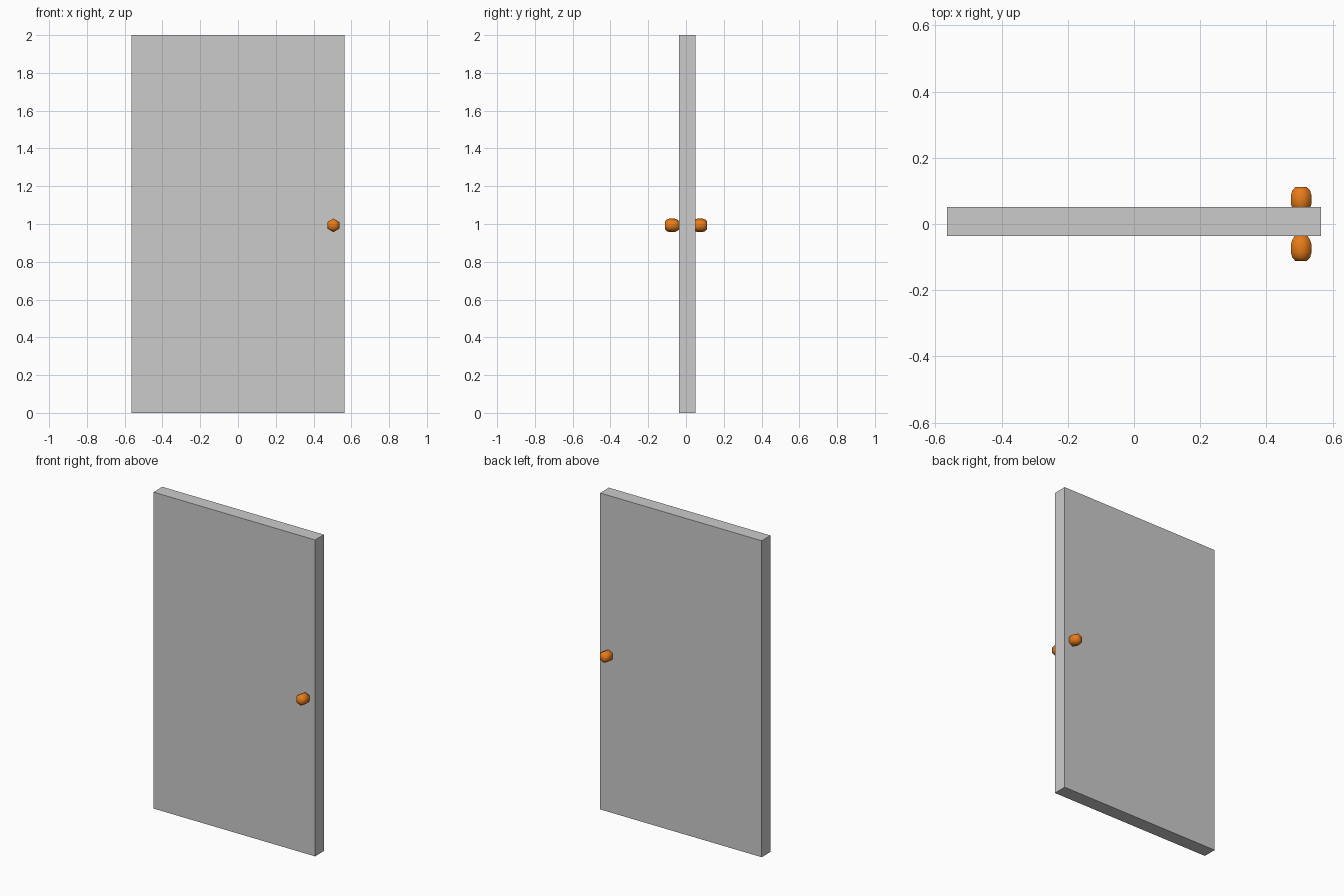
import bpy, bmesh, math

if "Cube" in bpy.data.objects:
    bpy.data.objects.remove(bpy.data.objects["Cube"])

# Door slab
bpy.ops.mesh.primitive_cube_add(size=1, location=(0, 0.007, 1))
door = bpy.context.object
door.name = "door_panel"
door.scale = (1.13, 0.088, 2)
bpy.ops.object.transform_apply(location=False, rotation=False, scale=True)

# Knob profile: (distance from door centre plane, radius)
PROFILE = [(0.034, 0.021), (0.048, 0.031), (0.062, 0.036),
           (0.086, 0.036), (0.101, 0.031), (0.112, 0.020)]
SIDES = 6


def knob(name, side):
    bm = bmesh.new()
    rings = []
    for d, r in PROFILE:
        rings.append([bm.verts.new((r * math.sin(2 * math.pi * i / SIDES), side * d,
                                    r * math.cos(2 * math.pi * i / SIDES)))
                      for i in range(SIDES)])
    for a, b in zip(rings, rings[1:]):
        for i in range(SIDES):
            j = (i + 1) % SIDES
            bm.faces.new((a[i], a[j], b[j], b[i]))
    bm.faces.new(rings[0])
    bm.faces.new(rings[-1])
    bmesh.ops.recalc_face_normals(bm, faces=bm.faces)
    for f in bm.faces:
        f.smooth = True
    mesh = bpy.data.meshes.new(name)
    bm.to_mesh(mesh)
    bm.free()
    mesh.materials.append(orange)
    ob = bpy.data.objects.new(name, mesh)
    ob.location = (0.505, 0, 0.993)
    bpy.context.collection.objects.link(ob)


# Matching knobs on both faces
orange = bpy.data.materials.new("knob_orange")
orange.diffuse_color = (0.8, 0.2, 0.01, 1)
orange.use_nodes = True
orange.node_tree.nodes["Principled BSDF"].inputs["Base Color"].default_value = orange.diffuse_color
knob("front_knob", -1)
knob("back_knob", 1)
